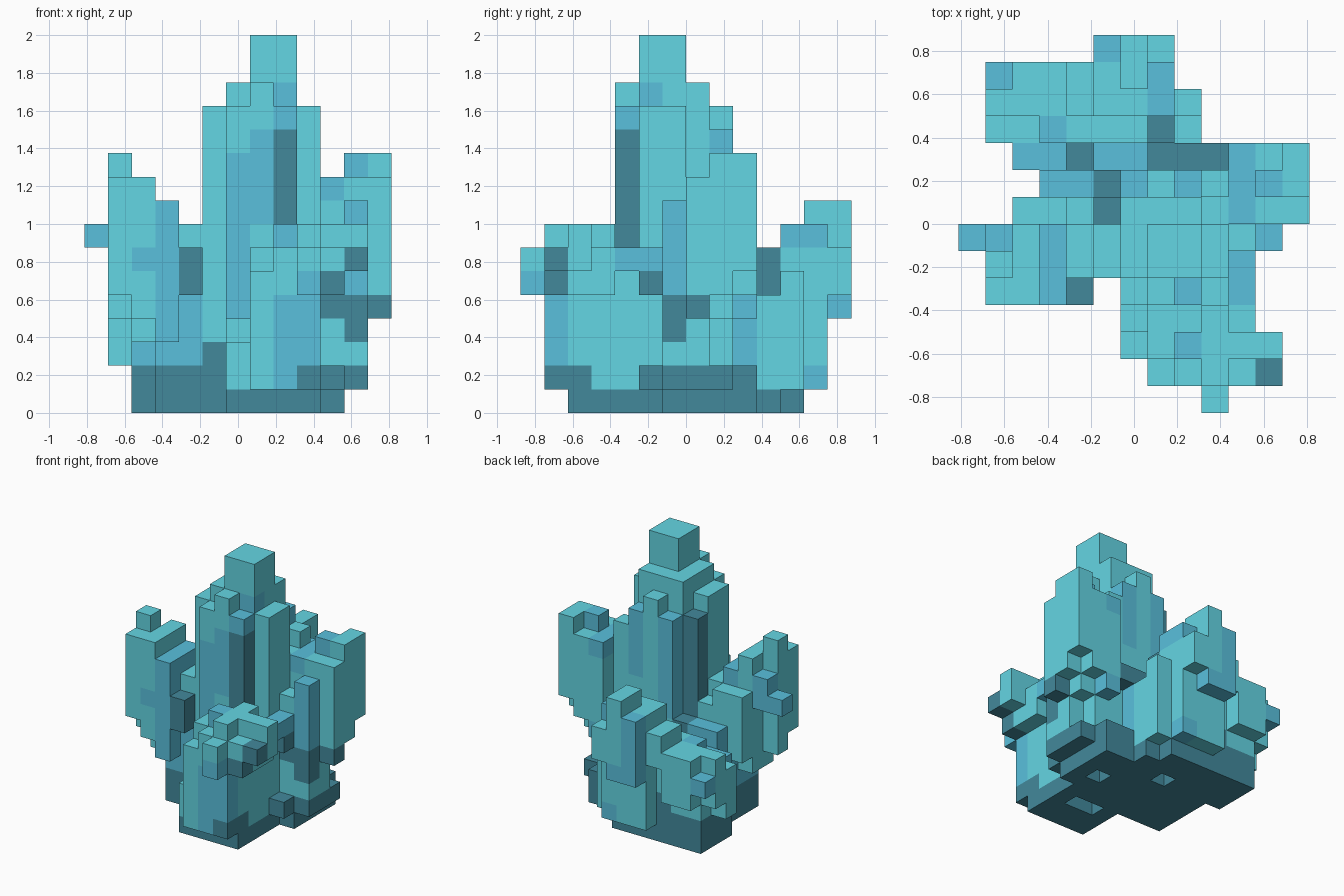
import bpy
import bmesh
from mathutils import Vector

CELL = 0.125
ORIGIN = Vector((-0.8125, -0.875, 0.0))
LIGHT, BLUE, DARK = range(3)

old_cube = bpy.data.objects.get("Cube")
if old_cube:
    bpy.data.objects.remove(old_cube, do_unlink=True)


def make_material(name, red, green, blue):
    material = bpy.data.materials.new(name)
    material.use_nodes = True
    color = (red, green, blue, 1.0)
    material.diffuse_color = color
    shader = material.node_tree.nodes["Principled BSDF"]
    shader.inputs["Base Color"].default_value = color
    shader.inputs["Roughness"].default_value = 0.8
    return material


MATERIALS = [
    make_material("light turquoise", 0.127, 0.67, 0.77),
    make_material("soft blue", 0.10, 0.53, 0.72),
    make_material("deep teal", 0.055, 0.25, 0.33),
]

# Every block is (left, right, front, back, bottom, top, colour) in grid cells.
# Later blocks repaint the cells they share with earlier ones.
parts = {}

parts["rock_base"] = [
    (6, 10, 2, 6, 0, 1, DARK),
    (3, 10, 5, 10, 0, 2, DARK),
    (10, 11, 6, 10, 0, 1, DARK),
    (3, 9, 10, 11, 0, 2, DARK),
    (2, 8, 9, 12, 0, 2, DARK),
    (10, 11, 5, 10, 1, 2, DARK),
    (11, 12, 6, 9, 1, 2, DARK),
]

parts["main_crystal"] = [
    (5, 10, 5, 8, 2, 8, LIGHT),
    (6, 10, 8, 9, 2, 8, LIGHT),
    (5, 6, 5, 7, 3, 13, LIGHT),
    (5, 6, 5, 6, 2, 3, DARK),
    (6, 7, 4, 5, 2, 13, LIGHT),
    (6, 7, 4, 5, 3, 11, BLUE),
    (7, 8, 4, 5, 2, 14, LIGHT),
    (7, 8, 4, 5, 8, 12, BLUE),
    (8, 9, 4, 5, 2, 13, BLUE),
    (8, 9, 4, 5, 7, 12, DARK),
    (6, 7, 5, 7, 8, 14, LIGHT),
    (7, 9, 5, 7, 8, 16, LIGHT),
    (8, 9, 5, 6, 13, 14, BLUE),
    (9, 10, 5, 7, 6, 13, LIGHT),
    (6, 9, 7, 8, 8, 14, LIGHT),
    (9, 10, 7, 8, 8, 10, LIGHT),
    (5, 6, 7, 8, 5, 12, DARK),
    (5, 6, 8, 9, 2, 6, DARK),
    (6, 7, 8, 9, 6, 12, BLUE),
    (7, 8, 8, 9, 8, 13, LIGHT),
    (8, 9, 8, 9, 8, 12, BLUE),
    (9, 10, 8, 9, 8, 11, LIGHT),
    (5, 7, 9, 10, 2, 5, BLUE),
    (7, 9, 9, 10, 2, 5, BLUE),
    (7, 10, 9, 10, 5, 6, DARK),
]

parts["front_crystal"] = [
    (6, 7, 2, 3, 1, 3, LIGHT),
    (6, 7, 3, 4, 1, 4, LIGHT),
    (7, 10, 2, 4, 1, 7, LIGHT),
    (7, 10, 4, 5, 1, 6, LIGHT),
    (7, 8, 1, 2, 1, 6, LIGHT),
    (8, 10, 1, 2, 1, 5, BLUE),
    (8, 10, 1, 2, 5, 7, LIGHT),
    (9, 10, 1, 3, 1, 2, DARK),
    (10, 11, 1, 4, 5, 7, LIGHT),
    (10, 11, 1, 2, 5, 6, DARK),
    (8, 11, 2, 3, 7, 8, LIGHT),
    (9, 10, 1, 4, 7, 8, LIGHT),
    (8, 9, 2, 3, 7, 8, BLUE),
    (9, 10, 0, 1, 6, 7, LIGHT),
    (9, 10, 0, 1, 5, 6, BLUE),
    (11, 12, 1, 2, 6, 7, DARK),
    (11, 12, 2, 3, 6, 8, LIGHT),
    (10, 11, 5, 6, 5, 6, DARK),
    (10, 11, 4, 6, 6, 7, BLUE),
]

parts["left_crystal"] = [
    (10, 11, 6, 9, 2, 8, LIGHT),
    (10, 11, 6, 7, 4, 5, DARK),
    (11, 12, 6, 8, 2, 3, LIGHT),
    (11, 12, 6, 7, 5, 9, BLUE),
    (11, 12, 6, 7, 3, 5, DARK),
    (11, 12, 7, 8, 3, 10, LIGHT),
    (11, 12, 8, 9, 4, 10, LIGHT),
    (11, 12, 9, 10, 5, 10, LIGHT),
    (12, 13, 7, 8, 5, 10, LIGHT),
    (12, 13, 7, 8, 4, 5, DARK),
    (12, 13, 8, 9, 5, 11, LIGHT),
    (12, 13, 9, 10, 6, 11, LIGHT),
    (10, 11, 7, 10, 5, 10, LIGHT),
    (10, 11, 9, 10, 4, 5, BLUE),
    (10, 11, 7, 10, 9, 10, BLUE),
    (11, 12, 8, 9, 10, 11, BLUE),
]

parts["right_crystal"] = [
    (1, 2, 4, 5, 5, 10, LIGHT),
    (1, 2, 5, 6, 4, 11, LIGHT),
    (2, 3, 4, 6, 4, 10, LIGHT),
    (2, 3, 5, 7, 3, 10, LIGHT),
    (2, 3, 4, 5, 6, 7, BLUE),
    (3, 4, 4, 7, 3, 9, BLUE),
    (3, 5, 5, 8, 2, 7, BLUE),
    (4, 5, 4, 5, 5, 7, DARK),
    (4, 5, 5, 7, 7, 8, LIGHT),
    (4, 5, 7, 8, 6, 7, LIGHT),
    (0, 1, 6, 7, 7, 8, BLUE),
    (1, 2, 6, 7, 7, 9, BLUE),
    (2, 4, 7, 8, 4, 8, LIGHT),
    (3, 5, 8, 9, 2, 6, BLUE),
]

parts["back_crystal"] = [
    (2, 4, 9, 10, 2, 5, BLUE),
    (4, 5, 9, 10, 2, 4, DARK),
    (1, 3, 10, 11, 2, 5, LIGHT),
    (1, 2, 11, 12, 3, 6, LIGHT),
    (2, 4, 11, 12, 2, 6, LIGHT),
    (2, 4, 12, 13, 3, 6, LIGHT),
    (1, 2, 12, 13, 4, 5, BLUE),
    (4, 5, 11, 12, 2, 7, LIGHT),
    (4, 5, 11, 12, 2, 3, DARK),
    (4, 5, 12, 13, 5, 7, LIGHT),
    (3, 7, 10, 11, 2, 6, LIGHT),
    (3, 4, 10, 11, 4, 6, BLUE),
    (5, 7, 11, 13, 2, 8, LIGHT),
    (5, 7, 12, 13, 1, 2, LIGHT),
    (7, 8, 12, 13, 1, 2, BLUE),
    (5, 6, 13, 14, 4, 8, BLUE),
    (6, 7, 12, 14, 5, 9, LIGHT),
    (6, 7, 13, 14, 4, 5, BLUE),
    (7, 8, 10, 11, 2, 7, DARK),
    (7, 8, 11, 13, 2, 7, LIGHT),
    (7, 8, 11, 13, 7, 8, BLUE),
    (7, 8, 13, 14, 5, 7, LIGHT),
    (8, 9, 10, 11, 1, 5, LIGHT),
    (8, 9, 11, 12, 1, 6, LIGHT),
]

# Small recesses in the underside
HOLES = {(7, 4, 0), (8, 4, 0), (6, 9, 0), (9, 7, 0)}


def fill_cells(parts):
    cells = {}
    for name, blocks in parts.items():
        for left, right, front, back, bottom, top, color in blocks:
            for x in range(left, right):
                for y in range(front, back):
                    for z in range(bottom, top):
                        if (x, y, z) not in HOLES:
                            cells[x, y, z] = (name, color)
    return cells


def build_part(name, cells):
    """Build only the outer skin of the cells that belong to one part."""
    bm = bmesh.new()
    for cell, (owner, color) in cells.items():
        if owner != name:
            continue
        center = ORIGIN + (Vector(cell) + Vector((0.5, 0.5, 0.5))) * CELL
        for axis in range(3):
            for sign in (-1, 1):
                neighbour = list(cell)
                neighbour[axis] += sign
                if tuple(neighbour) in cells:
                    continue
                normal, u = Vector(), Vector()
                normal[axis] = sign
                u[(axis + 1) % 3] = 1
                v = normal.cross(u)
                corners = (-u - v, u - v, u + v, v - u)
                verts = [bm.verts.new(center + (normal + c) * CELL / 2) for c in corners]
                bm.faces.new(verts).material_index = color
    bmesh.ops.remove_doubles(bm, verts=bm.verts, dist=CELL / 100)
    mesh = bpy.data.meshes.new(name)
    for material in MATERIALS:
        mesh.materials.append(material)
    bm.to_mesh(mesh)
    bm.free()
    bpy.context.collection.objects.link(bpy.data.objects.new(name, mesh))


all_cells = fill_cells(parts)
for part_name in parts:
    build_part(part_name, all_cells)
